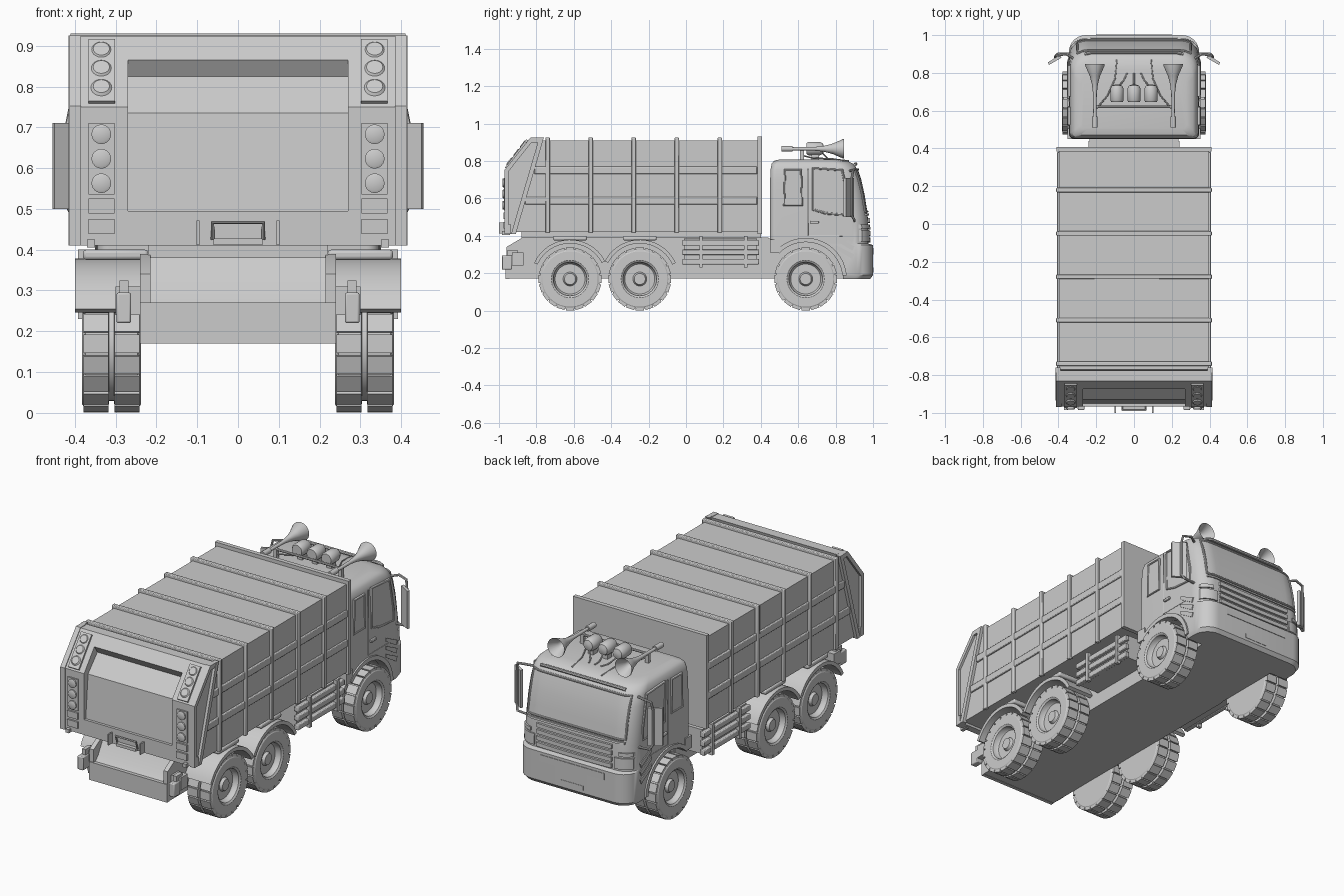
import bpy, bmesh
from math import sin, cos, pi, radians, sqrt
from mathutils import Vector

if "Cube" in bpy.data.objects:
    bpy.data.objects.remove(bpy.data.objects["Cube"])


def make(name, verts, faces, mirror=False):
    me = bpy.data.meshes.new(name)
    bm = bmesh.new()
    vs = [bm.verts.new(v) for v in verts]
    for f in faces:
        bm.faces.new([vs[i] for i in f])
    bmesh.ops.remove_doubles(bm, verts=bm.verts, dist=1e-5)
    bmesh.ops.recalc_face_normals(bm, faces=bm.faces)
    bm.to_mesh(me)
    bm.free()
    return add(name, me, mirror)


def add(name, me, mirror):
    ob = bpy.data.objects.new(name, me)
    bpy.context.collection.objects.link(ob)
    if mirror:
        ob.modifiers.new("Mirror", 'MIRROR').use_mirror_merge = False
    return ob


def loft(name, rings, mirror=False, cap=True):
    n = len(rings[0])
    faces = [(k*n+i, k*n+(i+1) % n, (k+1)*n+(i+1) % n, (k+1)*n+i)
             for k in range(len(rings)-1) for i in range(n)]
    if cap:
        faces += [tuple(range(n)), tuple(range((len(rings)-1)*n, len(rings)*n))]
    return make(name, [p for r in rings for p in r], faces, mirror)


def prism(name, pts, a0, a1, axis='x', mirror=False):
    at = (lambda p, a: (a, *p)) if axis == 'x' else (lambda p, a: (*p, a))
    return loft(name, [[at(p, a) for p in pts] for a in (a0, a1)], mirror)


def box(name, x0, x1, y0, y1, z0, z1, mirror=False, bevel=0):
    ob = prism(name, [(y0, z0), (y1, z0), (y1, z1), (y0, z1)], x0, x1, 'x', mirror)
    if bevel:
        m = ob.modifiers.new("Bevel", 'BEVEL')
        m.width, m.segments = bevel, 2
    return ob


def lathe(name, prof, c, axis, n=32, mirror=False):
    d = Vector(axis).normalized()
    u = d.orthogonal().normalized()
    v = d.cross(u)
    rings = [[Vector(c)+d*a+r*(u*cos(2*pi*i/n)+v*sin(2*pi*i/n)) for i in range(n)] for r, a in prof]
    return loft(name, rings, mirror)


def tube(name, pts, r, cyclic=False, mirror=False):
    cu = bpy.data.curves.new(name, 'CURVE')
    cu.dimensions, cu.bevel_depth, cu.bevel_resolution = '3D', r, 2
    cu.use_fill_caps = True
    s = cu.splines.new('POLY')
    s.points.add(len(pts)-1)
    for p, q in zip(s.points, pts):
        p.co = (*q, 1)
    s.use_cyclic_u = cyclic
    ob = bpy.data.objects.new(name, cu)
    me = bpy.data.meshes.new_from_object(ob)
    bpy.data.objects.remove(ob)
    return add(name, me, mirror)


def arc_band(name, cy, cz, r0, r1, a0, a1, x0, x1, n=20):
    ang = [radians(a0+(a1-a0)*i/n) for i in range(n+1)]
    rings = [[(x, cy+r*cos(a), cz+r*sin(a)) for x, r in ((x0, r0), (x1, r0), (x1, r1), (x0, r1))] for a in ang]
    return loft(name, rings, True)


# chassis
prism("chassis", [(-.955, .172), (-.955, .26), (-.92, .295), (-.87, .385), (.9, .385), (.9, .172)], -.235, .235)
prism("chassis_side_plate", [(-.96, .172), (-.96, .34), (-.875, .39), (.44, .39), (.44, .172)], .215, .24, 'x', True)
box("rear_step_lip", -.24, .24, -.965, -.945, .17, .27)
box("body_subframe", -.22, .22, -.88, .4, .38, .43)
for y in (-.62, -.247):
    box("fender_mount", .22, .38, y-.09, y+.09, .375, .4, True, .008)

# wheels with tread blocks
tyre = [(0, .345), (.08, .345), (.086, .352), (.09, .375), (.1, .382), (.148, .382), (.16, .374), (.16, .318),
        (.14, .316), (.14, .304), (.16, .302), (.16, .246), (.148, .238), (0, .238)]
for label, y in (("front", .64), ("middle", -.247), ("rear", -.62)):
    lathe(label+"_wheel", tyre, (0, y, .169), (1, 0, 0), 40, True)
    lathe(label+"_hub", [(0, .36), (.03, .36), (.04, .34)], (0, y, .169), (1, 0, 0), 20, True)
    verts, faces = [], []
    for k in range(20):
        for x0, x1 in ((.241, .303), (.317, .379)):
            b = len(verts)
            for a in (k*18-7.7, k*18+7.7):
                c, s = cos(radians(a)), sin(radians(a))
                verts += [(x, y+r*c, .169+r*s) for x, r in ((x0, .15), (x1, .15), (x1, .169), (x0, .169))]
            faces += [[b+i for i in f] for f in ((0, 1, 2, 3), (4, 5, 6, 7), (0, 1, 5, 4),
                                                 (1, 2, 6, 5), (2, 3, 7, 6), (3, 0, 4, 7))]
    make(label+"_tread", verts, faces, True)

# rear fenders, tail brackets
arc_band("rear_fender", -.62, .169, .19, .21, 27, 156, .235, .4)
arc_band("middle_fender", -.247, .169, .19, .21, 24, 153, .235, .4)
box("tail_bracket", .24, .3, -.93, -.87, .24, .31, True)
box("tail_bracket_lamp", .262, .298, -.985, -.93, .22, .295, True, .005)
box("tail_bracket_top", .268, .29, -.955, -.9, .29, .325, True)

# side storage boxes with slats
box("side_box", .24, .365, -.01, .38, .25, .385, True)
for z in (.262, .312, .362):
    box("side_box_slat", .36, .385, -.02, .39, z-.015, z+.015, True, .004)
for y in (.08, .32):
    box("side_box_post", .37, .392, y-.009, y+.009, .23, .4, True)

# refuse container
prism("container", [(.39, .42), (.39, .91), (-.77, .91), (-.92, .42)], -.398, .398)
box("container_front_plate", -.41, .41, .383, .407, .41, .93)
for y in (.18, -.05, -.28, -.51, -.74):
    box("container_rib_side", .39, .412, y-.012, y+.012, .415, .925, True, .004)
    box("container_rib_top", -.41, .41, y-.012, y+.012, .9, .925, False, .004)
for z, y0 in ((.75, -.81), (.587, -.86)):
    box("container_rail", .39, .408, y0, .38, z-.02, z+.02, True, .004)

# tailgate with recessed hopper panel
gate = prism("tailgate", [(-.775, .922), (-.83, .922), (-.965, .75), (-.965, .41), (-.925, .41)], -.4, .4)
hopper = prism("hopper_cutter", [(-.874, .865), (-.848, .825), (-.93, .735), (-.95, .495), (-1.1, .495), (-1.1, .865)],
               -.27, .27)


def cut(ob, cutter):
    m = ob.modifiers.new("Cut", 'BOOLEAN')
    m.object, m.operation, m.solver = cutter, 'DIFFERENCE', 'EXACT'
    cutter.hide_render = True
    deps = bpy.context.evaluated_depsgraph_get()
    me = bpy.data.meshes.new_from_object(ob.evaluated_get(deps))
    ob.modifiers.clear()
    ob.data = me
    bpy.data.objects.remove(cutter)


cut(gate, hopper)
prism("tailgate_slant_post", [(-.76, .925), (-.785, .925), (-.935, .41), (-.91, .41)], .39, .415, 'x', True)
prism("tailgate_edge", [(-.785, .925), (-.832, .925), (-.97, .752), (-.97, .41), (-.935, .41), (-.935, .46),
                        (-.948, .46), (-.948, .745), (-.825, .9), (-.785, .9)], .385, .413, 'x', True)
# tail lamps
for z in (.79, .837, .882):
    y = -.83-.135*(.922-z)/.172
    lathe("upper_tail_lamp", [(.026, -.005), (.026, .012), (.02, .018)], (.335, y, z), (0, -.79, .61), 20, True)
prism("upper_lamp_plate", [(-.845, .91), (-.853, .917), (-.968, .765), (-.96, .758)], .302, .367, 'x', True)
box("lower_lamp_plate", .303, .367, -.972, -.96, .535, .71, True)
for z in (.563, .623, .683):
    lathe("lower_tail_lamp", [(.024, 0), (.024, .014), (.018, .017)], (.335, -.965, z), (0, -1, 0), 20, True)
for z in (.507, .457):
    box("reflector", .303, .367, -.975, -.96, z-.018, z+.018, True)
# tailgate latch and handles
tube("latch_handle", [(-.062, -.97, .425), (-.062, -.985, .467), (.062, -.985, .467), (.062, -.97, .425)], .005)
box("latch_plate", -.06, .06, -.985, -.96, .412, .428)
box("latch_bar", .094, .102, -1, -.955, .412, .472, True)
box("hinge_foot", .35, .37, -.985, -.94, .405, .425, True)

# cab: stacked rounded outlines (z, front y, rear y, half width)
LEV = [(.17, .985, .45, .335), (.19, 1, .45, .345), (.35, 1, .45, .345), (.358, .975, .45, .345), (.5, .972, .45, .345),
       (.62, .953, .45, .344), (.7, .935, .45, .341), (.755, .917, .452, .337), (.785, .893, .458, .328),
       (.8, .865, .47, .312), (.808, .82, .5, .28)]
R = .09


def outline(z, yf, yb, hw):
    ring = []
    for sx, yc, r, a0 in ((1, yf-R, R, 0), (-1, yf-R, R, 90), (-1, yb+.03, .03, 180), (1, yb+.03, .03, 270)):
        ring += [(sx*(hw-r)+r*cos(radians(a0+90*i/8)), yc+r*sin(radians(a0+90*i/8)), z) for i in range(9)]
    return ring


cab = loft("cab", [outline(*lv) for lv in LEV])
arch = [(.64+.2*cos(pi*i/24), .169+.2*sin(pi*i/24)) for i in range(18)]
cut(cab, prism("arch_cutter", [(.84, .1)]+arch+[(.49, .31), (.4, .31), (.4, .1)], -.5, .5))


def front(x, z, off):
    for a, b in zip(LEV, LEV[1:]):
        if z <= b[0]:
            t = (z-a[0])/(b[0]-a[0])
            yf, hw = a[1]+t*(b[1]-a[1]), a[3]+t*(b[3]-a[3])
            break
    e = max(0, abs(x)-(hw-R))
    return Vector((x, yf-R+sqrt(max(0, (R+off)**2-e*e)), z))


def front_panel(name, x0, x1, z0, z1, off, mirror=False, rise=0):
    n, rings = 16, []
    for i in range(n+1):
        x = x0+(x1-x0)*i/n
        d = rise*(x/.3)**2
        rings.append([front(x, z0+d, -.012), front(x, z0+d, off), front(x, (z0+z1)/2+d, off),
                      front(x, z1+d, off), front(x, z1+d, -.012)])
    return loft(name, rings, mirror)


# windscreen, grille, lamps, bumper
rows = [[front(-.3+.6*i/20, z, .002) for i in range(21)] for z in (.53, .58, .62, .66, .7, .755)]
make("windscreen", [p for r in rows for p in r], [(k*21+i, k*21+i+1, k*21+i+22, k*21+i+21)
                                                for k in range(5) for i in range(20)])
tube("windscreen_frame", [p for p in rows[0]]+[r[-1] for r in rows[1:-1]]+rows[-1][::-1]
     + [r[0] for r in rows[-2:0:-1]], .006, True)
for z in (.375, .41, .445, .48):
    front_panel("grille_slat", -.23, .23, z-.011, z+.011, .012, False, .006)
front_panel("cowl_strip", -.3, .3, .508, .518, .008)
front_panel("head_lamp", .245, .335, .37, .43, .008, True)
front_panel("corner_lamp", .27, .335, .44, .46, .008, True)
front_panel("bumper_slot", -.2, .2, .3, .335, .003)
box("front_plate", -.07, .07, .985, 1.002, .205, .23)
for z in (.3, .345, .39):
    prism("side_lamp_fin", [(.8, z+.03), (.89, z-.025), (.9, z), (.8, z+.05)], .32, .35, 'x', True)

# doors and side windows
for name, pts in (("rear_window", [(.525, .565), (.62, .565), (.615, .75), (.53, .75)]),
                  ("door_window", [(.68, .54), (.75, .52), (.87, .51), (.87, .58), (.835, .75), (.68, .76)])):
    prism(name, pts, .32, .346, 'x', True)
    tube(name+"_frame", [(.343, *p) for p in pts], .008, True, True)
tube("door_seam", [(.344, .652, .76), (.344, .652, .4), (.344, .84, .4)], .003, False, True)
box("door_handle", .34, .355, .665, .71, .465, .48, True, .003)
arc_band("front_fender_lip", .64, .169, .197, .22, 5, 136, .3, .354)
box("cab_sill", .3, .352, .45, .505, .31, .38, True)

# wing mirrors
prism("wing_mirror", [(.385, .88), (.45, .842), (.455, .856), (.39, .897)], .5, .71, 'z', True)
tube("mirror_arm", [(.31, .87, .745), (.36, .9, .755), (.41, .892, .745), (.418, .885, .7), (.418, .885, .51),
                    (.405, .9, .485), (.33, .9, .48)], .007, False, True)

# roof horns, beacons and piping
lathe("horn", [(.008, -.1), (.01, .06), (.016, .11), (.028, .155), (.052, .21), (.052, .216), (.024, .165), (0, .11)],
      (.207, .63, .865), (0, 1, 0), 24, True)
lathe("horn_driver", [(.015, 0), (.015, .06)], (.207, .51, .865), (0, 1, 0), 16, True)
tube("horn_bar", [(-.207, .62, .855), (.207, .62, .855)], .007)
box("horn_post", .19, .21, .61, .63, .8, .86, True)
for x in (-.09, 0, .09):
    lathe("roof_beacon", [(.03, -.045), (.036, -.035), (.036, .025), (.028, .042), (.01, .048)],
          (x, .69, .866), (0, 1, 0), 20)
    box("beacon_foot", x-.015, x+.015, .67, .71, .8, .84)
    tube("beacon_wire", [(x*.9, .73, .84), (x*.6, .76, .812), (x*.4, .8, .81)], .004)
tube("horn_hose", [(.19, .62, .83), (.14, .68, .815), (.1, .77, .812), (.09, .87, .8)], .004, False, True)
tube("roof_visor", [(-.26, .9, .778), (-.23, .908, .784), (.23, .908, .784), (.26, .9, .778)], .009)

# smooth round parts, keep edges crisp
bpy.ops.object.select_all(action='DESELECT')
for ob in bpy.context.collection.objects:
    ob.select_set(True)
    bpy.context.view_layer.objects.active = ob
bpy.ops.object.shade_smooth_by_angle(angle=radians(32))
